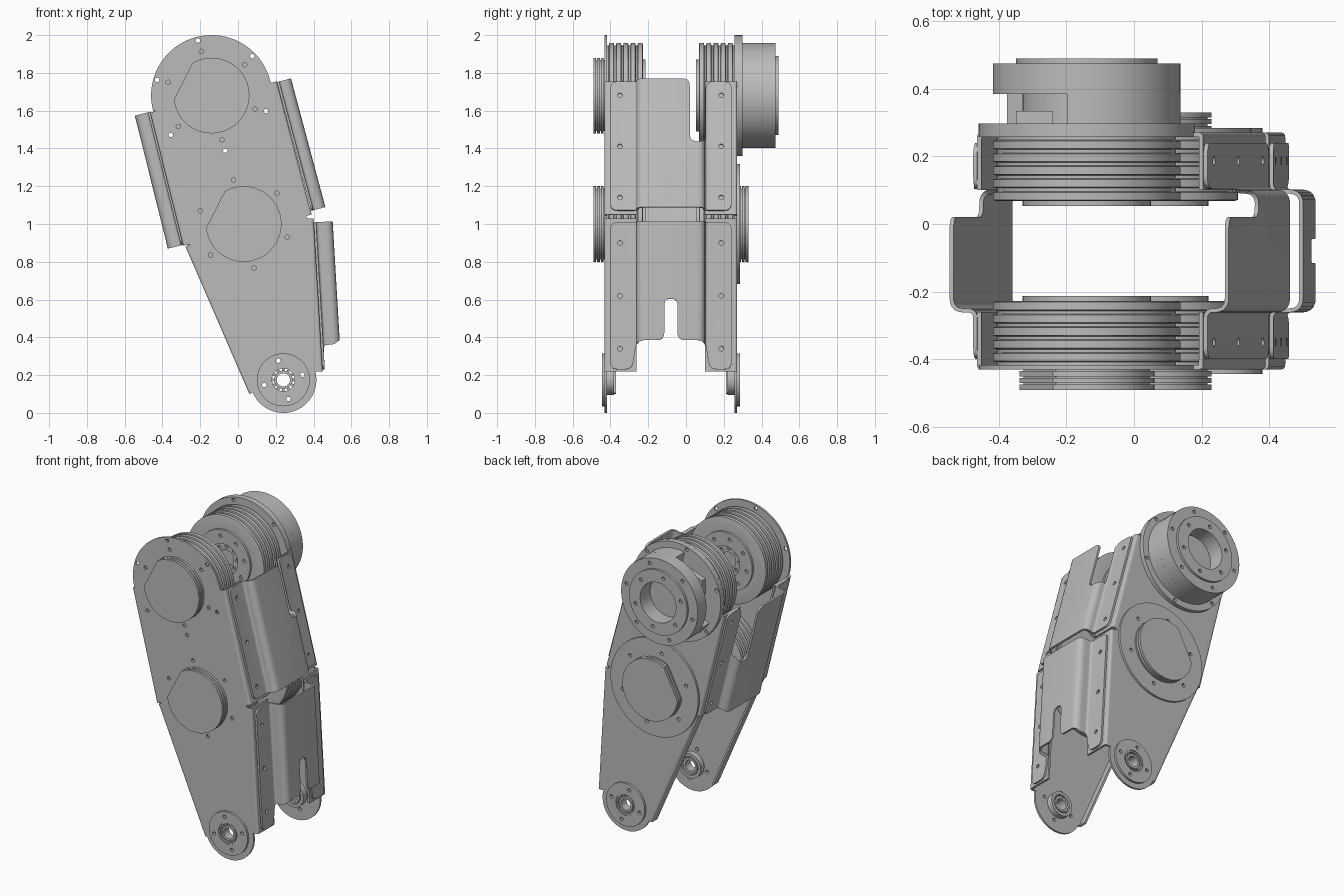
import bpy, bmesh, math
from mathutils import Matrix, Vector

old = bpy.data.objects.get("Cube")
if old:
    bpy.data.objects.remove(old, do_unlink=True)

metal = bpy.data.materials.new("grey_metal")
metal.use_nodes = True
metal.diffuse_color = (0.5, 0.5, 0.5, 1)
metal.node_tree.nodes["Principled BSDF"].inputs["Base Color"].default_value = (0.5, 0.5, 0.5, 1)

MID = -0.08                                  # plane between the two side plates
HIP, KNEE, FOOT = (-0.14, 1.68), (0.03, 1.0), (0.24, 0.175)
SKIN = 0.013
OUT = -0.431                                 # outer face of the front plate


# ---------- helpers ----------
def flip(y):
    return 2 * MID - y


def finish(name, bm):
    bmesh.ops.remove_doubles(bm, verts=bm.verts, dist=1e-5)
    bmesh.ops.recalc_face_normals(bm, faces=bm.faces)
    mesh = bpy.data.meshes.new(name)
    bm.to_mesh(mesh)
    bm.free()
    mesh.materials.append(metal)
    ob = bpy.data.objects.new(name, mesh)
    bpy.context.collection.objects.link(ob)
    return ob


def frame(origin, a, b, c):
    m = Matrix((a, b, c)).transposed().to_4x4()
    m.translation = Vector(origin)
    return m


def arc(c, r, a0=0, a1=360, n=64):
    full = abs(a1 - a0) == 360
    k = n if full else n + 1
    ang = [math.radians(a0 + (a1 - a0) * i / n) for i in range(k)]
    return [(c[0] + r * math.cos(t), c[1] + r * math.sin(t)) for t in ang]


def bolts(c, r, count, start, size=0.012):
    return [arc(arc(c, r, start, start + 360, count)[i], size, n=12) for i in range(count)]


def fillet(points, r, closed=True, n=5):
    out, pts = [], [Vector(p) for p in points]
    for i, p in enumerate(pts):
        if not closed and i in (0, len(pts) - 1):
            out.append(p)
            continue
        a, b = pts[i - 1] - p, pts[(i + 1) % len(pts)] - p
        d = min(r, a.length * 0.49, b.length * 0.49)
        p0, p1 = p + a.normalized() * d, p + b.normalized() * d
        for k in range(n + 1):
            t = k / n
            out.append(p0 * (1 - t) ** 2 + p * 2 * t * (1 - t) + p1 * t * t)
    return out


def sheet(name, outline, holes, matrix, depth):
    """Filled outline with holes, thickened evenly about its own plane."""
    cu = bpy.data.curves.new(name, 'CURVE')
    cu.dimensions, cu.fill_mode, cu.extrude = '2D', 'BOTH', depth / 2
    for loop in [outline] + holes:
        sp = cu.splines.new('POLY')
        sp.points.add(len(loop) - 1)
        for pt, co in zip(sp.points, loop):
            pt.co = (co[0], co[1], 0, 1)
        sp.use_cyclic_u = True
    ob = bpy.data.objects.new(name, cu)
    bpy.context.collection.objects.link(ob)
    dg = bpy.context.evaluated_depsgraph_get()
    tmp = bpy.data.meshes.new_from_object(ob.evaluated_get(dg))
    bm = bmesh.new()
    bm.from_mesh(tmp)
    bm.transform(matrix)
    bpy.data.objects.remove(ob)
    bpy.data.curves.remove(cu)
    bpy.data.meshes.remove(tmp)
    return finish(name, bm)


def plate(name, outline, holes, y0, y1):
    m = frame((0, (y0 + y1) / 2, 0), (1, 0, 0), (0, 0, 1), (0, -1, 0))
    return sheet(name, outline, holes, m, abs(y1 - y0))


def strip(name, path, t, length, matrix, mirror=False):
    """Bent sheet: a path of given thickness drawn out along its length."""
    off = []
    for i, p in enumerate(path):
        d = (path[min(i + 1, len(path) - 1)] - path[max(i - 1, 0)]).normalized()
        off.append(p + Vector((-d.y, d.x)) * t)
    bm = bmesh.new()
    ring = [bm.verts.new((flip(p.x) if mirror else p.x, p.y, 0)) for p in path + off[::-1]]
    face = bm.faces.new(ring)
    top = bmesh.ops.extrude_face_region(bm, geom=[face])["geom"]
    bmesh.ops.translate(bm, vec=(0, 0, length), verts=[v for v in top if isinstance(v, bmesh.types.BMVert)])
    bm.transform(matrix)
    return finish(name, bm)


def lathe(name, c, profile, steps=72):
    bm = bmesh.new()
    vs = [bm.verts.new((c[0] + r, y, c[1])) for r, y in profile]
    es = [bm.edges.new((v, vs[(i + 1) % len(vs)])) for i, v in enumerate(vs)]
    bmesh.ops.spin(bm, geom=vs + es, cent=(c[0], 0, c[1]), axis=(0, 1, 0),
                   angle=math.tau, steps=steps)
    return finish(name, bm)


def edge_frame(p0, p1, side):
    s = Vector((p1[0] - p0[0], 0, p1[1] - p0[1]))
    u = s.normalized()
    return u, Vector((u.z, 0, -u.x)) * side, s.length


# ---------- side plates with folded edges ----------
RU = ((0.39, 1.05), (0.205, 1.755), 1)
RL = ((0.448, 0.22), (0.40, 1.03), 1)
LU = ((-0.29, 0.885), (-0.465, 1.59), -1)
LL = ((0.06, 0.10), (-0.278, 0.88), -1)
BEND = 0.03


def inset(e):
    n = edge_frame(*e)[1] * BEND
    return [(p[0] - n.x, p[1] - n.z) for p in e[:2]]


outline = (arc(HIP, 0.32, 14, 195) + inset(LU)[::-1] + inset(LL)[::-1]
           + arc(FOOT, 0.175, 202, 375, 40) + inset(RL) + inset(RU))
holes = (bolts(HIP, 0.3, 6, 44) + bolts(HIP, 0.24, 6, 43) + bolts(KNEE, 0.24, 6, 43)
         + bolts(FOOT, 0.105, 4, 15) + [arc(FOOT, 0.07, n=40)])
for label, back in (("front", False), ("back", True)):
    y = (lambda v: flip(v)) if back else (lambda v: v)
    plate(label + "_side_plate", outline, holes, y(OUT), y(OUT + SKIN))
    for nm, e, deep in (("right_upper", RU, 0.17), ("right_lower", RL, 0.17),
                        ("left_upper", LU, 0.17), ("left_lower", LL, 0.06)):
        u, n, length = edge_frame(*e)
        m = frame((e[0][0], 0, e[0][1]), (0, 1, 0), n, u)
        path = fillet([(OUT, -BEND), (OUT, 0), (OUT + deep, 0)], 0.029, closed=False)
        strip(label + "_" + nm + "_fold", path, -SKIN, length, m, back)

    # ridged joint drives inside the plate
    for nm, c in (("hip", HIP), ("knee", KNEE)):
        prof, a, pitch = [(0.1, y(OUT + SKIN))], OUT + SKIN, 0.038
        for i in range(5):
            b = a + i * pitch
            prof += [(0.265, y(b)), (0.265, y(b + 0.009)), (0.278, y(b + 0.012)), (0.278, y(b + pitch - 0.003))]
        end = a + 5 * pitch
        prof += [(0.265, y(end)), (0.19, y(end)), (0.1, y(end))]
        lathe(label + "_" + nm + "_drive", c, prof)
        plate(label + "_" + nm + "_drive_face", arc(c, 0.19), bolts(c, 0.15, 8, 10) + [arc(c, 0.1)],
              y(end), y(end + 0.014))
        plate(label + "_" + nm + "_hub", arc(c, 0.1), bolts(c, 0.075, 8, 0) + [arc(c, 0.05, n=32)],
              y(end - 0.03), y(end - 0.015))
        plate(label + "_" + nm + "_hub_floor", arc(c, 0.1), [], y(OUT + SKIN), y(end - 0.03))

    # foot bearing
    plate(label + "_bearing_cover", arc(FOOT, 0.14), bolts(FOOT, 0.105, 4, 15) + [arc(FOOT, 0.07, n=40)],
          y(OUT - 0.014), y(OUT))
    plate(label + "_bearing_outer_race", arc(FOOT, 0.08), [arc(FOOT, 0.06, n=40)], y(OUT - 0.008), y(-0.38))
    plate(label + "_bearing_inner_race", arc(FOOT, 0.049, n=40), [arc(FOOT, 0.035, n=40)],
          y(OUT - 0.01), y(-0.385))
    for i, c in enumerate(arc(FOOT, 0.0545, 0, 360, 12)):
        plate(label + "_bearing_roller_%d" % i, arc(c, 0.008, n=10), [], y(OUT), y(-0.39))


# ---------- ribbed caps with one flat side ----------
def cap(name, c, y0, sign):
    for i in range(3):
        a = y0 + sign * i * 0.02
        plate(name + "_groove_%d" % i, arc(c, 0.188, 187, 479), [], a, a + sign * 0.005)
        plate(name + "_rib_%d" % i, arc(c, 0.2, 186, 480), [], a + sign * 0.005, a + sign * 0.02)


cap("front_hip_cap", HIP, OUT, -1)
cap("front_knee_cap", KNEE, OUT, -1)
cap("back_knee_cap", KNEE, flip(OUT), 1)
plate("back_knee_cover", arc(KNEE, 0.318), bolts(KNEE, 0.24, 6, 43), flip(OUT), 0.285)

# ---------- hip motor on the back ----------
plate("motor_flange", arc(HIP, 0.32), bolts(HIP, 0.3, 6, 44), flip(OUT), 0.298)
plate("motor_body", arc(HIP, 0.278, 212, 462) + arc(HIP, 0.15, 462, 212), [], 0.298, 0.387)
plate("motor_core", arc(HIP, 0.19), [], 0.298, 0.386)
plate("motor_drum", arc(HIP, 0.278), [arc(HIP, 0.13)], 0.385, 0.462)
plate("motor_rim", arc(HIP, 0.278), bolts(HIP, 0.245, 6, 13) + [arc(HIP, 0.13)], 0.462, 0.475)
plate("motor_end_ring", arc(HIP, 0.21), bolts(HIP, 0.17, 6, 43) + [arc(HIP, 0.13)], 0.475, 0.49)
plate("motor_connector", [(-0.35, 1.72), (-0.24, 1.72), (-0.24, 1.86), (-0.35, 1.82)], [], 0.298, 0.335)


# ---------- hat-shaped cross brackets ----------
def bracket(name, p0, p1, side, depth, shape, hole_s):
    u, n, length = edge_frame(p0, p1, side)
    o = (p0[0], 0, p0[1])
    hat = [(-0.40, 0), (-0.25, 0), (-0.25, depth), (0.09, depth), (0.09, 0), (0.24, 0)]
    start = Vector(o) - u * 0.05
    ob = strip(name, fillet(hat, 0.03, closed=False), 0.012, length + 0.1, frame(start, (0, 1, 0), n, u))
    dots = [arc((y, s), 0.013, n=12) for y in (-0.35, 0.187) for s in hole_s]
    cutter = sheet(name + "_cutter", fillet(shape, 0.04), dots, frame(o, (0, 1, 0), u, n), 0.4)
    mod = ob.modifiers.new("trim", 'BOOLEAN')
    mod.operation, mod.solver, mod.object = 'INTERSECT', 'EXACT', cutter
    dg = bpy.context.evaluated_depsgraph_get()
    mesh = bpy.data.meshes.new_from_object(ob.evaluated_get(dg))
    ob.modifiers.clear()
    ob.data = mesh
    bpy.data.objects.remove(cutter)


def notched(top):
    return [(-0.401, 0), (0.241, 0), (0.241, top), (0.104, top), (0.104, 0.36),
            (0.02, 0.36), (0.02, top), (-0.401, top)]


bracket("right_upper_bracket", (0.388, 1.07), (0.205, 1.755), 1, 0.065, notched(0.705), (0.07, 0.35, 0.63))
bracket("left_upper_bracket", (-0.29, 0.89), (-0.465, 1.595), -1, 0.072, notched(0.725), (0.07, 0.36, 0.65))
half = [(-0.115, 0.40), (-0.115, 0.18), (-0.262, 0.18), (-0.285, 0.03), (-0.401, 0.03), (-0.401, 0.81)]
lower = half + [(flip(y), s) for y, s in half[::-1]]
bracket("right_lower_bracket", (0.449, 0.2), (0.401, 1.015), 1, 0.088, lower, (0.14, 0.42, 0.7))

# ---------- shading ----------
meshes = [o for o in bpy.context.scene.objects if o.type == 'MESH' and metal.name in o.data.materials]
for o in bpy.context.scene.objects:
    o.select_set(o in meshes)
bpy.context.view_layer.objects.active = meshes[0]
bpy.ops.object.shade_smooth_by_angle(angle=math.radians(30))
